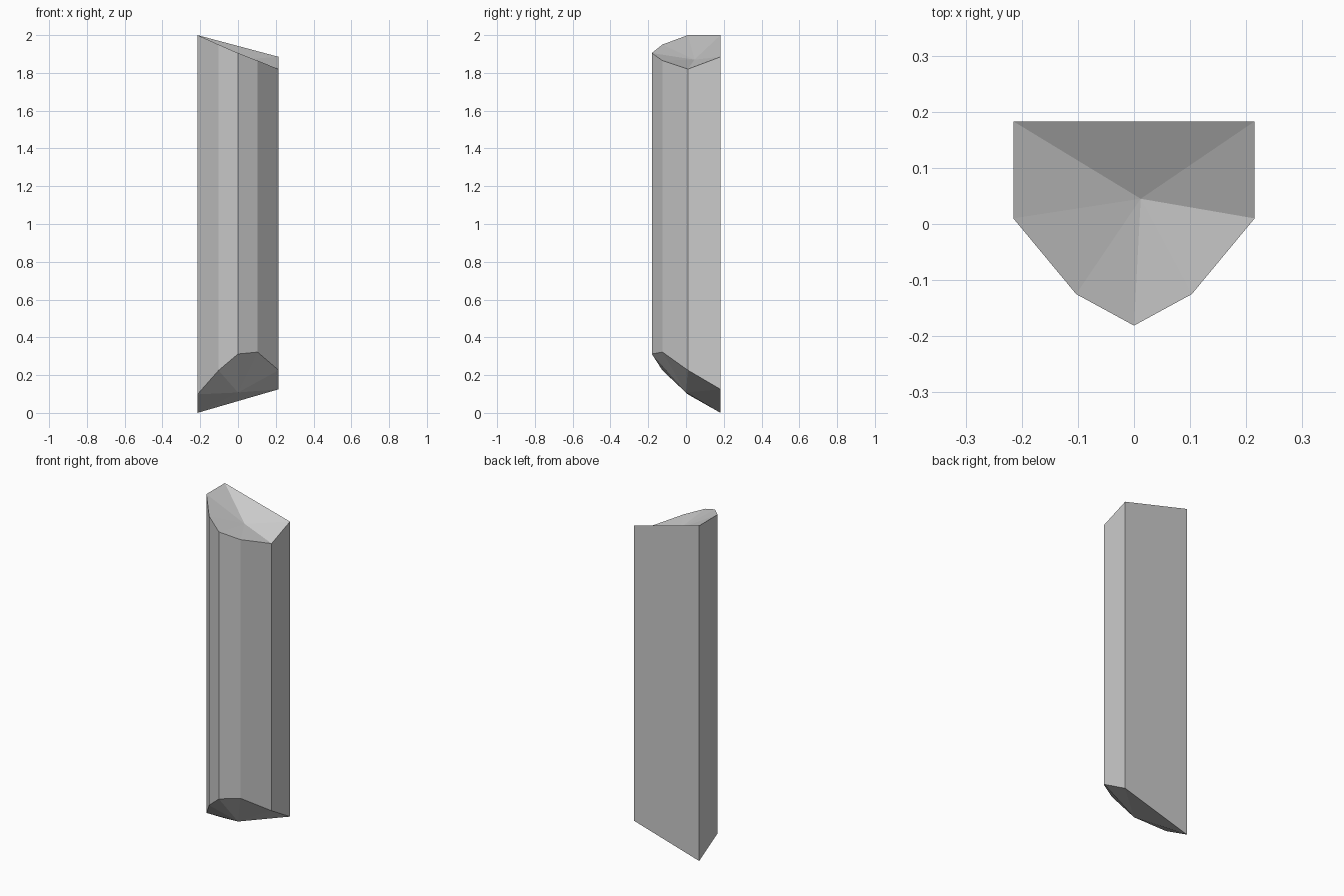
import bpy
import bmesh

cube = bpy.data.objects.get("Cube")
if cube:
    bpy.data.objects.remove(cube, do_unlink=True)

# Plain grey stone colour
grey = (0.6, 0.6, 0.6, 1.0)
stone = bpy.data.materials.new("stone grey")
stone.use_nodes = True
stone.diffuse_color = grey
stone.node_tree.nodes["Principled BSDF"].inputs["Base Color"].default_value = grey

# Column outline, counter-clockwise from the back right: x, y, bottom z, top z
outline = [
    (-0.215, 0.183, 0.0, 2.0),
    (-0.215, 0.01, 0.098, 2.0),
    (-0.103, -0.125, 0.225, 1.95),
    (0.0, -0.181, 0.312, 1.905),
    (0.103, -0.125, 0.322, 1.865),
    (0.215, 0.01, 0.226, 1.82),
    (0.215, 0.183, 0.125, 1.885),
]
bm = bmesh.new()
lower = [bm.verts.new((x, y, low)) for x, y, low, high in outline]
upper = [bm.verts.new((x, y, high)) for x, y, low, high in outline]

# Centres of the broken ends: hollow on top, bulging underneath
top_centre = bm.verts.new((0.012, 0.045, 1.87))
bottom_centre = bm.verts.new((0.0, 0.0, 0.108))

# Flat sides, and a fan of facets at each end
for i in range(len(outline)):
    j = (i + 1) % len(outline)
    bm.faces.new((lower[i], lower[j], upper[j], upper[i]))
    bm.faces.new((upper[i], upper[j], top_centre))
    bm.faces.new((lower[j], lower[i], bottom_centre))
bmesh.ops.recalc_face_normals(bm, faces=bm.faces)

mesh = bpy.data.meshes.new("stone_column")
bm.to_mesh(mesh)
bm.free()
mesh.materials.append(stone)
column = bpy.data.objects.new("stone_column", mesh)
bpy.context.collection.objects.link(column)
